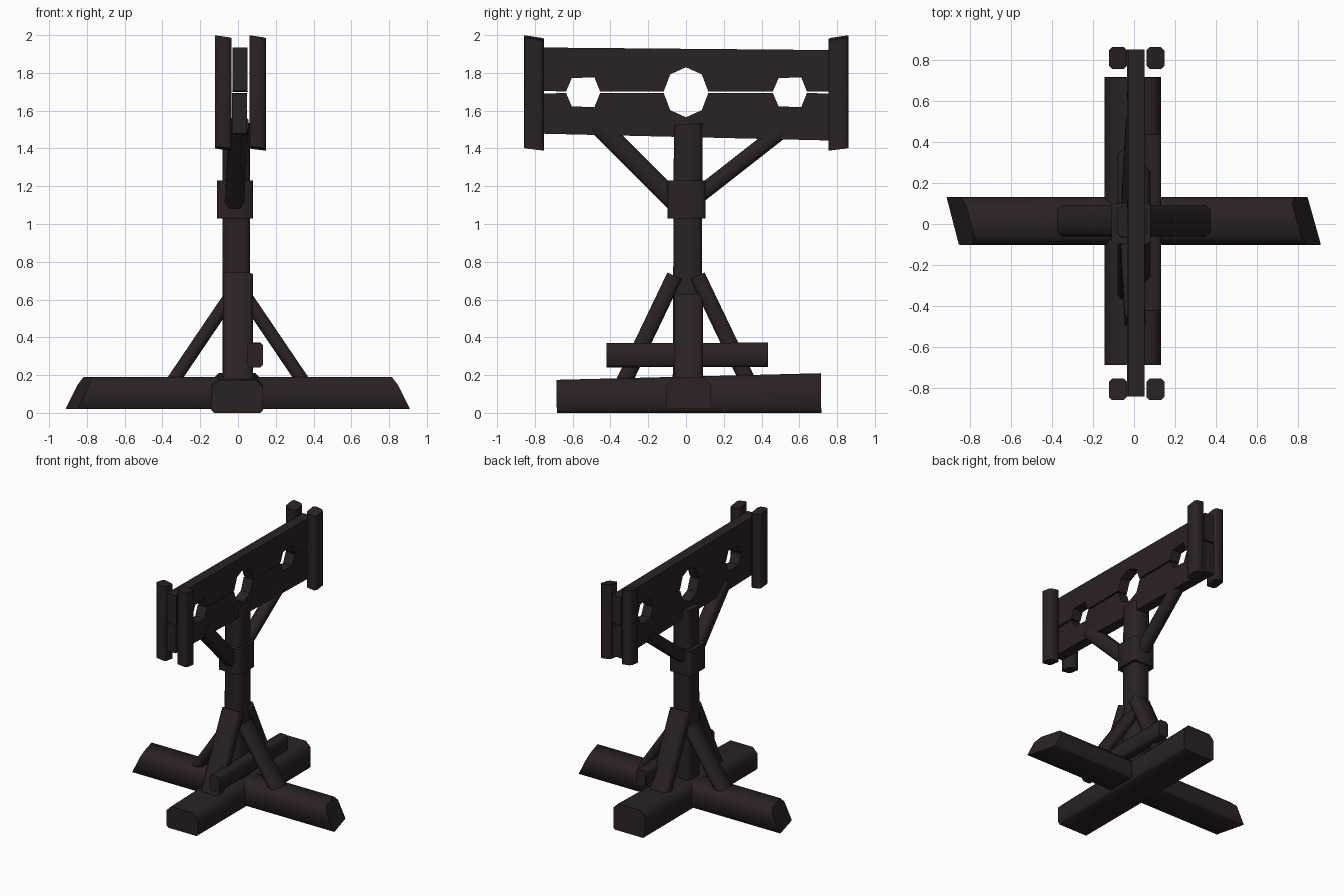
import bpy
import bmesh
import math
from mathutils import Vector

cube = bpy.data.objects.get("Cube")
if cube:
    bpy.data.objects.remove(cube, do_unlink=True)

# Single dark timber colour
COLOUR = (0.024, 0.016, 0.016, 1.0)
wood = bpy.data.materials.new("dark_wood")
wood.use_nodes = True
wood.diffuse_color = COLOUR
shader = wood.node_tree.nodes["Principled BSDF"]
shader.inputs["Base Color"].default_value = COLOUR
shader.inputs["Roughness"].default_value = 0.9


def finish(name, bm, angle):
    bmesh.ops.recalc_face_normals(bm, faces=bm.faces)
    mesh = bpy.data.meshes.new(name)
    bm.to_mesh(mesh)
    bm.free()
    mesh.materials.append(wood)
    obj = bpy.data.objects.new(name, mesh)
    bpy.context.collection.objects.link(obj)
    bpy.ops.object.select_all(action='DESELECT')
    obj.select_set(True)
    bpy.context.view_layer.objects.active = obj
    bpy.ops.object.shade_smooth_by_angle(angle=math.radians(angle))


def beam(name, start, end, side, width, height, top=0.02, bottom=0.02,
         cut_start=(0, 0), cut_end=(0, 0)):
    """Chamfered timber from start to end; cuts slope each end across side and height."""
    start, end, side = Vector(start), Vector(end), Vector(side)
    axis = (end - start).normalized()
    up = axis.cross(side)
    heights = height if isinstance(height, tuple) else (height, height)
    bm = bmesh.new()
    rings = []
    for centre, cut, h in ((start, cut_start, heights[0]), (end, cut_end, heights[1])):
        w, h = width / 2, h / 2
        section = [(-w + bottom, -h), (w - bottom, -h), (w, -h + bottom), (w, h - top),
                   (w - top, h), (-w + top, h), (-w, h - top), (-w, -h + bottom)]
        rings.append([bm.verts.new(centre + side * u + up * v
                                   + axis * (cut[0] * u + cut[1] * v))
                      for u, v in section])
    a, b = rings
    bm.faces.new(a)
    bm.faces.new(b)
    for i in range(len(a)):
        j = (i + 1) % len(a)
        bm.faces.new((a[i], a[j], b[j], b[i]))
    finish(name, bm, 50)


def board(name, outline, x_min, x_max):
    """Flat plank from a y-z outline."""
    bm = bmesh.new()
    face = bm.faces.new([bm.verts.new((x_min, y, z)) for y, z in outline])
    extruded = bmesh.ops.extrude_face_region(bm, geom=[face])["geom"]
    verts = [g for g in extruded if isinstance(g, bmesh.types.BMVert)]
    bmesh.ops.translate(bm, verts=verts, vec=(x_max - x_min, 0, 0))
    finish(name, bm, 30)


X, Y = (1, 0, 0), (0, 1, 0)

# Crossed ground beams
beam("cross_foot", (-0.84, 0.015, 0.105), (0.835, 0.015, 0.105), Y, 0.235, 0.17,
     top=0.04, bottom=0.005, cut_start=(-0.26, 0.5), cut_end=(-0.28, -0.5))
beam("long_foot", (-0.005, -0.685, 0.0875), (-0.005, 0.715, 0.105), (-1, 0, 0), 0.275,
     (0.175, 0.21), top=0.04, bottom=0.015)

# Upright post and collar
beam("post", (-0.01, 0.005, 0.02), (-0.01, 0.012, 1.53), X, 0.145, 0.152, cut_end=(0, 0.08))
beam("collar", (-0.015, 0.003, 1.03), (-0.015, 0.003, 1.23), X, 0.19, 0.2,
     top=0.015, bottom=0.015)

# Lower struts on four sides
for s, label in ((-1, "right"), (1, "left")):
    beam(label + "_strut", (s * 0.37, 0.015, 0.13), (s * 0.045, 0.015, 0.61), Y, 0.15, 0.07)
for s, label in ((-1, "front"), (1, "back")):
    beam(label + "_strut", (0, s * 0.345, 0.13), (0, s * 0.06, 0.725), X, 0.16, 0.085)

# Side rail across the foot
beam("side_rail", (0.09, -0.42, 0.305), (0.09, 0.435, 0.308), X, 0.085, 0.128,
     top=0.015, bottom=0.015)

# Braces below the boards
beam("front_brace", (-0.02, -0.04, 1.10), (0.005, -0.47, 1.53), X, 0.1, 0.105)
beam("back_brace", (-0.02, 0.04, 1.13), (0.005, 0.5, 1.49), X, 0.09, 0.085)

# Pillory boards with matching half holes
SMALL = [(-0.09, 0), (-0.06, 0.07), (0.06, 0.075), (0.09, 0)]
LARGE = [(0.118 * -math.cos(math.pi * i / 4), 0.128 * math.sin(math.pi * i / 4))
         for i in range(5)]
HOLES = [(-0.545, SMALL), (0, LARGE), (0.55, SMALL)]


def half_holes(z, direction):
    return [(cy + y, z + direction * h) for cy, shape in HOLES for y, h in shape]


board("upper_board", [(0.85, 1.92), (-0.84, 1.935), (-0.84, 1.705)]
      + half_holes(1.702, 1) + [(0.85, 1.699)], -0.03, 0.05)
board("lower_board", [(0.85, 1.44), (-0.84, 1.48), (-0.84, 1.69)]
      + half_holes(1.693, -1) + [(0.85, 1.69)], -0.033, 0.047)

# Clamping uprights at both ends of the boards
for s, y, label in ((-1, -0.805, "front"), (1, 0.808, "back")):
    for x, side in ((-0.078, "right"), (0.104, "left")):
        beam(label + "_" + side + "_clamp", (x, y, 1.40), (x, y, 1.985), X, 0.087, 0.105,
             top=0.015, bottom=0.015, cut_start=(-0.12, s * 0.12), cut_end=(-0.15, s * 0.15))
